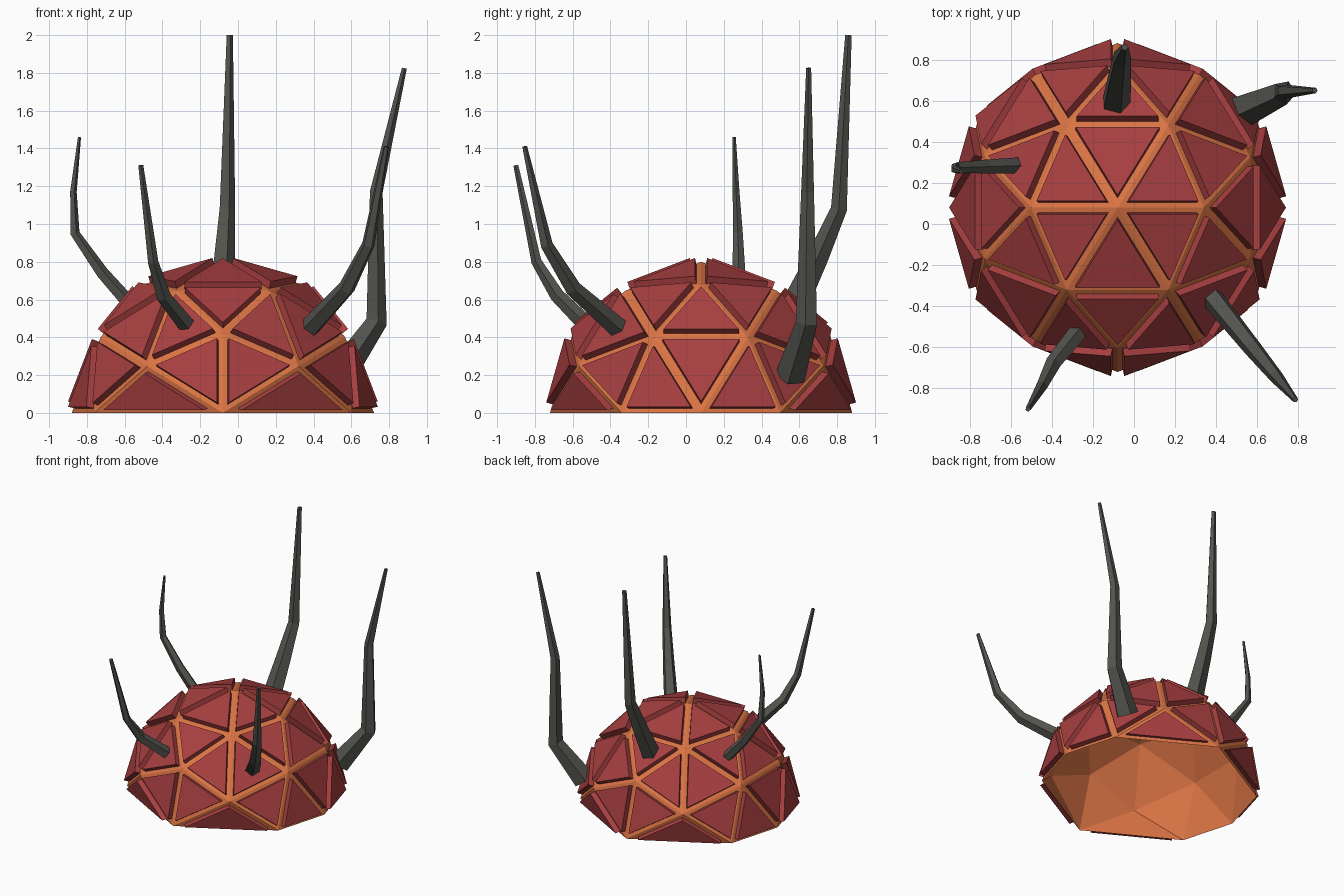
import bpy, bmesh, math
from mathutils import Vector

if "Cube" in bpy.data.objects:
    bpy.data.objects.remove(bpy.data.objects["Cube"])

CENTER = Vector((-0.08, 0.08, 0))
RADIUS = 0.8
INSET, RAISE = 0.025, 0.04


def material(name, rgb):
    m = bpy.data.materials.new(name)
    m.use_nodes = True
    m.diffuse_color = (*rgb, 1)
    m.node_tree.nodes["Principled BSDF"].inputs["Base Color"].default_value = (*rgb, 1)
    return m


def add_object(name, bm, mat):
    mesh = bpy.data.meshes.new(name)
    bm.to_mesh(mesh)
    bm.free()
    mesh.materials.append(mat)
    obj = bpy.data.objects.new(name, mesh)
    bpy.context.collection.objects.link(obj)
    return obj


orange = material("orange shell", (0.72, 0.18, 0.06))
red = material("red plate", (0.39, 0.05, 0.052))
grey = material("dark grey horn", (0.085, 0.085, 0.075))

# Geodesic points: icosahedron corners plus edge midpoints, upper half only
phi = (1 + math.sqrt(5)) / 2
corners = []
for a in (-1, 1):
    for b in (-phi, phi):
        corners += [Vector((a, 0, b)), Vector((0, b, a)), Vector((b, a, 0))]
points = list(corners)
for i, p in enumerate(corners):
    points += [p + q for q in corners[i + 1:] if (p - q).length < 2.1]

# Shell: open half dome
shell = bmesh.new()
for p in points:
    if p.z > -0.001:
        shell.verts.new(p.normalized() * RADIUS + CENTER)
bmesh.ops.convex_hull(shell, input=shell.verts[:])
floor = [f for f in shell.faces if all(v.co.z < 0.01 for v in f.verts)]
bmesh.ops.delete(shell, geom=floor, context="FACES")
for f in shell.faces:
    f.normal_update()
    if f.normal.dot(f.calc_center_median() - CENTER) < 0:
        f.normal_flip()

# Plates: each triangle inset evenly and raised along its normal
plates = bmesh.new()
for f in shell.faces:
    f.normal_update()
    co = [v.co.copy() for v in f.verts]
    low = []
    for i, p in enumerate(co):
        u = (co[(i + 1) % 3] - p).normalized()
        w = (co[i - 1] - p).normalized()
        low.append(p + (u + w).normalized() * INSET / math.sin(u.angle(w) / 2))
    bottom = [plates.verts.new(p) for p in low]
    top = [plates.verts.new(p + f.normal * RAISE) for p in low]
    plates.faces.new(top)
    for i in range(3):
        j = (i + 1) % 3
        plates.faces.new((bottom[i], bottom[j], top[j], top[i]))

add_object("dome_shell", shell, orange)
add_object("dome_plates", plates, red)


# Horns: five-sided tapering tubes along bent paths
def horn(name, path):
    pts = [Vector(p[:3]) for p in path]
    pts[0] -= (pts[1] - pts[0]).normalized() * 0.03
    bm = bmesh.new()
    rings = []
    side = Vector((1, 0, 0))
    for i, p in enumerate(pts):
        d = Vector()
        if i > 0:
            d += (p - pts[i - 1]).normalized()
        if i < len(pts) - 1:
            d += (pts[i + 1] - p).normalized()
        d.normalize()
        side = (side - d * side.dot(d)).normalized()
        up = d.cross(side)
        angles = [math.tau * k / 5 for k in range(5)]
        rings.append([bm.verts.new(p + (side * math.cos(t) + up * math.sin(t)) * path[i][3])
                      for t in angles])
    for a, b in zip(rings, rings[1:]):
        for k in range(5):
            n = (k + 1) % 5
            bm.faces.new((a[k], a[n], b[n], b[k]))
    bm.faces.new(rings[0][::-1])
    bm.faces.new(rings[-1])
    add_object(name, bm, grey)


horn("horn_back", [(-0.09, 0.58, 0.58, 0.075), (-0.075, 0.70, 0.83, 0.06),
                   (-0.06, 0.81, 1.08, 0.045), (-0.045, 0.86, 2.0, 0.018)])
horn("horn_back_left", [(0.55, 0.56, 0.22, 0.085), (0.73, 0.64, 0.48, 0.06),
                        (0.73, 0.645, 1.17, 0.036), (0.88, 0.65, 1.825, 0.014)])
horn("horn_right", [(-0.57, 0.285, 0.57, 0.042), (-0.72, 0.28, 0.74, 0.036),
                    (-0.865, 0.275, 0.95, 0.027), (-0.873, 0.265, 1.17, 0.019),
                    (-0.84, 0.255, 1.46, 0.009)])
horn("horn_front_right", [(-0.29, -0.55, 0.49, 0.047), (-0.395, -0.68, 0.62, 0.04),
                          (-0.45, -0.79, 0.8, 0.029), (-0.515, -0.9, 1.31, 0.014)])
horn("horn_front_left", [(0.39, -0.37, 0.46, 0.057), (0.575, -0.6, 0.66, 0.046),
                         (0.69, -0.74, 0.89, 0.035), (0.785, -0.855, 1.41, 0.014)])
